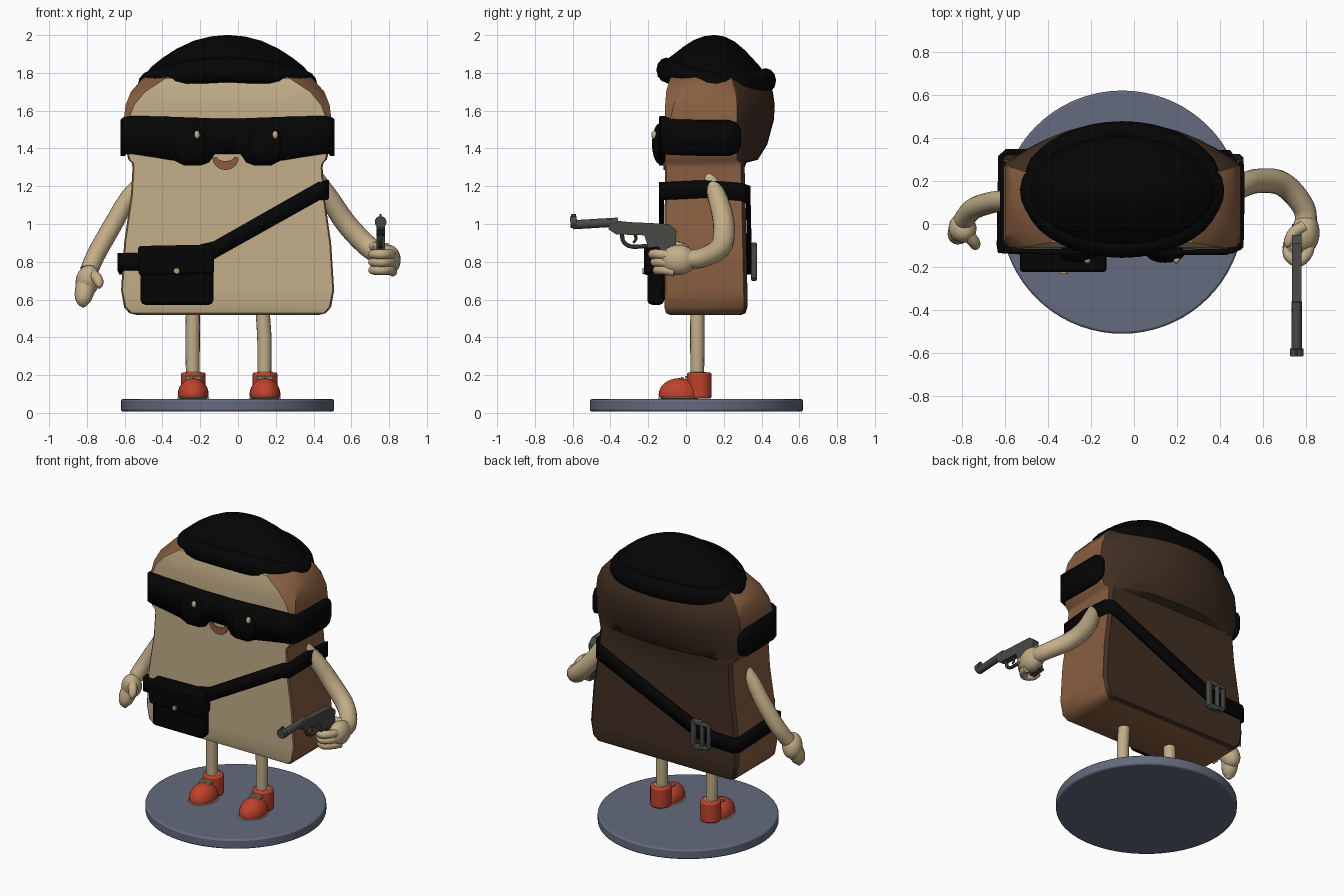
import bpy, bmesh, math
from mathutils import Vector

if "Cube" in bpy.data.objects:
    bpy.data.objects.remove(bpy.data.objects["Cube"])

def mat(name, r, g, b):
    m = bpy.data.materials.new(name)
    m.diffuse_color = (r, g, b, 1)
    m.use_nodes = True
    m.node_tree.nodes["Principled BSDF"].inputs["Base Color"].default_value = m.diffuse_color
    return m

TAN = mat("crumb_tan", .54, .42, .245)
BROWN = mat("crust_brown", .25, .115, .052)
DARK = mat("crust_back_dark_brown", .052, .028, .016)
BLACK = mat("black_cloth", .0015, .0015, .0015)
RED = mat("shoe_red", .52, .055, .025)
GREY = mat("gun_grey", .065, .068, .06)
BLUE = mat("base_blue_grey", .125, .145, .205)
GOLD = mat("brass", .5, .33, .13)
MOUTH = mat("mouth_brown", .27, .1, .045)
CX = -.055

def finish(name, bm, m):
    bmesh.ops.recalc_face_normals(bm, faces=bm.faces)
    me = bpy.data.meshes.new(name)
    bm.to_mesh(me)
    bm.free()
    o = bpy.data.objects.new(name, me)
    bpy.context.collection.objects.link(o)
    me.materials.append(m)
    return o

def loft(name, rings, m, loop=False, rule=None):
    """Skin closed rings; rule(j) gives the material slot of strip j."""
    bm = bmesh.new()
    vs = [[bm.verts.new(p) for p in r] for r in rings]
    n = len(rings[0])
    for i in range(len(vs) if loop else len(vs) - 1):
        a, b = vs[i], vs[(i + 1) % len(vs)]
        for j in range(n):
            f = bm.faces.new((a[j], a[(j + 1) % n], b[(j + 1) % n], b[j]))
            f.material_index = rule(j) if rule else 0
    if not loop:
        for r in (vs[0], vs[-1]):
            f = bm.faces.new(r)
            f.material_index = 1 if rule else 0
    return finish(name, bm, m)

def tube(name, pts, m, sides=16, sub=6):
    """Smooth round tube through (x, y, z, radius) points."""
    P = [Vector(p) for p in pts]
    P = [2 * P[0] - P[1]] + P + [2 * P[-1] - P[-2]]
    path = []
    for i in range(1, len(P) - 2):
        a, b, c, d = P[i - 1:i + 3]
        for k in range(sub):
            t = k / sub
            path.append(.5 * (2 * b + (c - a) * t + (2 * a - 5 * b + 4 * c - d) * t * t + (3 * b - a - 3 * c + d) * t ** 3))
    path.append(P[-2])
    rings, side = [], None
    for i, p in enumerate(path):
        q = path[min(i + 1, len(path) - 1)].xyz - path[max(i - 1, 0)].xyz
        q.normalize()
        side = side or q.orthogonal()
        side = (side - q * side.dot(q)).normalized()
        up = q.cross(side)
        rings.append([p.xyz + p.w * (side * math.cos(a) + up * math.sin(a))
                      for a in (2 * math.pi * k / sides for k in range(sides))])
    return loft(name, rings, m)

def ball(name, loc, rad, m, rot=(0, 0, 0), floor=-1):
    bm = bmesh.new()
    bmesh.ops.create_uvsphere(bm, u_segments=24, v_segments=14, radius=1)
    for v in bm.verts:
        v.co.z = max(v.co.z, floor)
        if v.co.z == floor and floor > -1 and v.co.xy.length > .3:
            v.co.xy = v.co.xy.normalized() * .98
    o = finish(name, bm, m)
    o.location, o.scale, o.rotation_euler = loc, rad, rot
    return o

def bevel(o, width):
    b = o.modifiers.new("round", 'BEVEL')
    b.width, b.segments = width, 2

def cyl(name, loc, r, h, m, rot=(0, 0, 0), seg=24, bev=0):
    bm = bmesh.new()
    bmesh.ops.create_cone(bm, cap_ends=True, segments=seg, radius1=r, radius2=r, depth=h)
    o = finish(name, bm, m)
    o.location, o.rotation_euler = loc, rot
    if bev:
        bevel(o, bev)

def box(name, loc, size, m, rot=(0, 0, 0), bev=.01):
    bm = bmesh.new()
    bmesh.ops.create_cube(bm, size=1)
    bmesh.ops.scale(bm, vec=size, verts=bm.verts)
    o = finish(name, bm, m)
    o.location, o.rotation_euler = loc, rot
    bevel(o, bev)

def band(name, pts, m, thick, loop=False):
    """Upright strip through (x, y, z_low, z_high) points, given thickness."""
    bm = bmesh.new()
    vs = [(bm.verts.new((x, y, a)), bm.verts.new((x, y, b))) for x, y, a, b in pts]
    for i in range(len(vs) if loop else len(vs) - 1):
        a, b = vs[i], vs[(i + 1) % len(vs)]
        bm.faces.new((a[0], b[0], b[1], a[1]))
    s = finish(name, bm, m).modifiers.new("thick", 'SOLIDIFY')
    s.thickness, s.offset = thick, 0

def plate(name, pts, m, axis, lo, hi):
    """Flat outline extruded along y (points x, z) or x (points y, z)."""
    f = (lambda p, t: (p[0], t, p[1])) if axis == 'y' else (lambda p, t: (t, p[0], p[1]))
    return loft(name, [[f(p, t) for p in pts] for t in (lo, hi)], m)

# bread body: z, half width, front chamfer, front y, back side y, back bulge
rows = [(.518, .48, .02, -.085, .29, 0), (.528, .52, .012, -.105, .315, 0), (.56, .548, .01, -.115, .325, 0),
        (.65, .564, .008, -.115, .325, 0), (.9, .548, .008, -.115, .32, 0), (1.15, .512, .008, -.112, .315, 0),
        (1.3, .503, .008, -.11, .31, 0), (1.325, .508, .008, -.11, .31, .01), (1.34, .525, .008, -.11, .29, .09),
        (1.42, .545, .01, -.11, .29, .14), (1.55, .55, .025, -.11, .29, .175), (1.63, .54, .045, -.11, .29, .18),
        (1.7, .512, .075, -.105, .28, .18), (1.77, .45, .12, -.085, .26, .17), (1.83, .35, .14, 0, .24, .13)]
rings = []
for z, w, c, yf, yb, bul in rows:
    r = [(CX + (w - c) * (k / 3 - 1), yf, z) for k in range(7)]
    r += [(CX + w, yf + c, z), (CX + w, (yf + yb) / 2, z), (CX + w, yb - .02, z)]
    r += [(CX + (w - .02) * (1 - k / 6), yb + bul * (1 - abs(1 - k / 6) ** 2.2), z) for k in range(13)]
    r += [(CX - w, yb - .02, z), (CX - w, (yf + yb) / 2, z), (CX - w, yf + c, z)]
    rings.append(r)
body = loft("bread_body", rings, TAN, rule=lambda j: 0 if j < 6 else 2 if 9 <= j <= 22 else 1)
body.data.materials.append(BROWN)
body.data.materials.append(DARK)

# knit hat: dome and rolled brim
N = 40
A = [2 * math.pi * k / N for k in range(N)]
dome = [(1.0, 1.77), (.99, 1.82), (.9, 1.855), (.76, 1.89), (.6, 1.93), (.4, 1.97), (.2, 1.993), (.03, 2)]
loft("hat_dome", [[(CX + .45 * r * math.cos(a), .15 + .27 * r * math.sin(a),
                    z - .028 * r * r * math.sin(a) - .045 * r ** 6 * math.cos(a) ** 2) for a in A] for r, z in dome], BLACK)
loft("hat_brim", [[(CX + (.42 + .055 * math.cos(b)) * math.cos(a), .16 + (.262 + .055 * math.cos(b)) * math.sin(a),
                    1.787 - .028 * math.sin(a) - .05 * math.cos(a) ** 2 + .066 * math.sin(b))
                   for b in (2 * math.pi * k / 12 for k in range(12))] for a in A], BLACK, loop=True)

# eye mask with bulging lenses and highlights
half = [(.035, -.125, 1.37, 1.558), (.07, -.127, 1.37, 1.558), (.1, -.13, 1.325, 1.56), (.14, -.132, 1.31, 1.562),
        (.23, -.132, 1.31, 1.565), (.28, -.13, 1.335, 1.567), (.4, -.128, 1.355, 1.57), (.51, -.125, 1.372, 1.573),
        (.544, -.11, 1.37, 1.565), (.553, -.07, 1.365, 1.555), (.555, .1, 1.36, 1.55), (.555, .23, 1.36, 1.55),
        (.553, .27, 1.375, 1.535), (.55, .29, 1.41, 1.5)]
band("eye_mask", [(CX - x, y, a, b) for x, y, a, b in half[::-1]] +
     [(CX + x, y, a, b) for x, y, a, b in half], BLACK, .024)
for s in (-1, 1):
    ball("mask_lens", (CX + s * .2, -.135, 1.425), (.09, .045, .11), BLACK)
    ball("eye_glint", (-.01 + s * .207, -.168, 1.472), (.015, .016, .022), TAN)

# smiling mouth
arc = [math.pi * k / 10 for k in range(11)]
plate("mouth", [(-.066 - .07 * math.cos(a), 1.352 - .066 * math.sin(a)) for a in arc] +
      [(-.066 + .045 * math.cos(a), 1.355 - .022 * math.sin(a)) for a in arc], MOUTH, 'y', -.119, -.111)

# shoulder strap, buckle and pouch
path = [(-.622, -.125, .8), (-.5, -.13, .8), (-.3, -.13, .82), (-.13, -.13, .86), (.43, -.13, 1.175), (.462, -.11, 1.175),
        (.47, .1, 1.185), (.466, .29, 1.17), (.44, .33, 1.155), (-.33, .335, .81), (-.45, .337, .785),
        (-.59, .335, .78), (-.618, .31, .78), (-.624, -.1, .8)]
band("shoulder_strap", [(x, y, z - .047, z + .047) for x, y, z in path], BLACK, .026, loop=True)
for dx, w, h in ((0, .055, .08), (.03, .035, .09)):
    for s in (-1, 1):
        box("buckle_side", (-.37 + dx + s * w, .36, .8), (.022, .03, 2 * h), GREY, bev=.006)
        box("buckle_bar", (-.37 + dx, .36, .8 + s * h), (2 * w, .03, .022), GREY, bev=.006)
box("pouch", (-.323, -.16, .722), (.385, .09, .3), BLACK, bev=.025)
box("pouch_flap", (-.328, -.168, .81), (.4, .11, .155), BLACK, rot=(0, -.02, 0), bev=.015)
cyl("pouch_button", (-.325, -.225, .752), .016, .012, GOLD, rot=(math.pi / 2, 0, 0))

# left arm, hanging, with hand and thumb
tube("left_arm", [(-.5, .12, 1.24, .035), (-.58, .11, 1.14, .045), (-.66, .1, 1., .05), (-.745, .07, .85, .05),
                  (-.79, .02, .75, .048)], TAN)
ball("left_hand", (-.795, -.02, .7), (.064, .065, .085), TAN, (.35, .2, 0))
tube("left_fingers", [(-.8, -.02, .7, .055), (-.815, -.045, .63, .05), (-.82, -.055, .59, .038),
                      (-.82, -.058, .56, .01)], TAN)
tube("left_thumb", [(-.78, -.04, .74, .03), (-.745, -.08, .71, .028), (-.735, -.1, .68, .022), (-.735, -.105, .66, .006)], TAN)

# right arm, bent forward, gripping hand
tube("right_arm", [(.42, .12, 1.25, .035), (.49, .17, 1.13, .052), (.575, .2, 1., .057), (.69, .185, .88, .057),
                   (.785, .08, .82, .052), (.8, -.02, .815, .05)], TAN)
ball("right_palm", (.797, -.04, .81), (.064, .095, .08), TAN)
for i in range(3):
    z, y = .85 - i * .042, -.165 + i * .012
    tube("right_finger", [(.82, -.06, z - .02, .024), (.805, y + .03, z - .01, .026), (.76, y - .01, z - .01, .026),
                          (.715, y + .02, z - .01, .024), (.7, y + .06, z - .01, .008)], TAN, 12, 4)
tube("right_thumb", [(.79, -.01, .87, .028), (.74, -.04, .88, .027), (.715, -.09, .88, .022), (.714, -.11, .88, .006)], TAN, 12, 4)

# pistol
GX = .755
plate("pistol_frame", [(-.41, 1.022), (-.3, 1.01), (-.19, 1.005), (-.09, 1.0), (-.05, .965), (-.055, .9), (0, .74),
                       (-.09, .73), (-.145, .88), (-.2, .872), (-.22, .94), (-.37, .945), (-.41, .972)],
      GREY, 'x', GX - .022, GX + .022)
cyl("pistol_barrel", (GX, -.48, 1.003), .024, .24, GREY, (math.pi / 2 + .06, 0, 0), 16)
cyl("pistol_muzzle", (GX, -.595, 1.01), .031, .035, GREY, (math.pi / 2 + .06, 0, 0), 16)
box("pistol_sight", (GX, -.595, 1.04), (.012, .025, .025), GREY, bev=.003)
tube("trigger_guard", [(GX, -.34, .955, .011), (GX, -.33, .905, .011), (GX, -.285, .88, .011), (GX, -.2, .885, .011)], GREY, 8, 4)
tube("trigger", [(GX, -.27, .95, .01), (GX, -.265, .92, .008), (GX, -.28, .9, .006)], GREY, 8, 3)

# legs and shoes
for x, lean in ((-.24, 0), (.14, .012)):
    tube("leg", [(x - lean + .001, .06, .56, .037), (x, .06, .38, .038), (x, .06, .2, .036)], TAN)
    sx = x + .003
    ball("shoe_toe", (sx, -.035, .096), (.082, .11, .088), RED, floor=-.15)
    ball("shoe_sole", (sx, -.035, .079), (.087, .115, .008), TAN)
    cyl("shoe_ankle", (sx, .07, .145), .066, .14, RED, bev=.012)
    cyl("sock_cuff", (sx, .065, .207), .045, .02, TAN, bev=.006)
    for y, z in ((-.02, .184), (.0, .188)):
        box("shoe_lace", (sx, y, z), (.085, .013, .014), TAN, bev=.003)

# round base
cyl("round_base", (CX, .055, .04), .564, .066, BLUE, seg=72, bev=.01)

# smooth shading with kept edges
for o in bpy.context.scene.objects:
    o.select_set(True)
bpy.context.view_layer.objects.active = body
bpy.ops.object.shade_smooth_by_angle(angle=math.radians(38))
